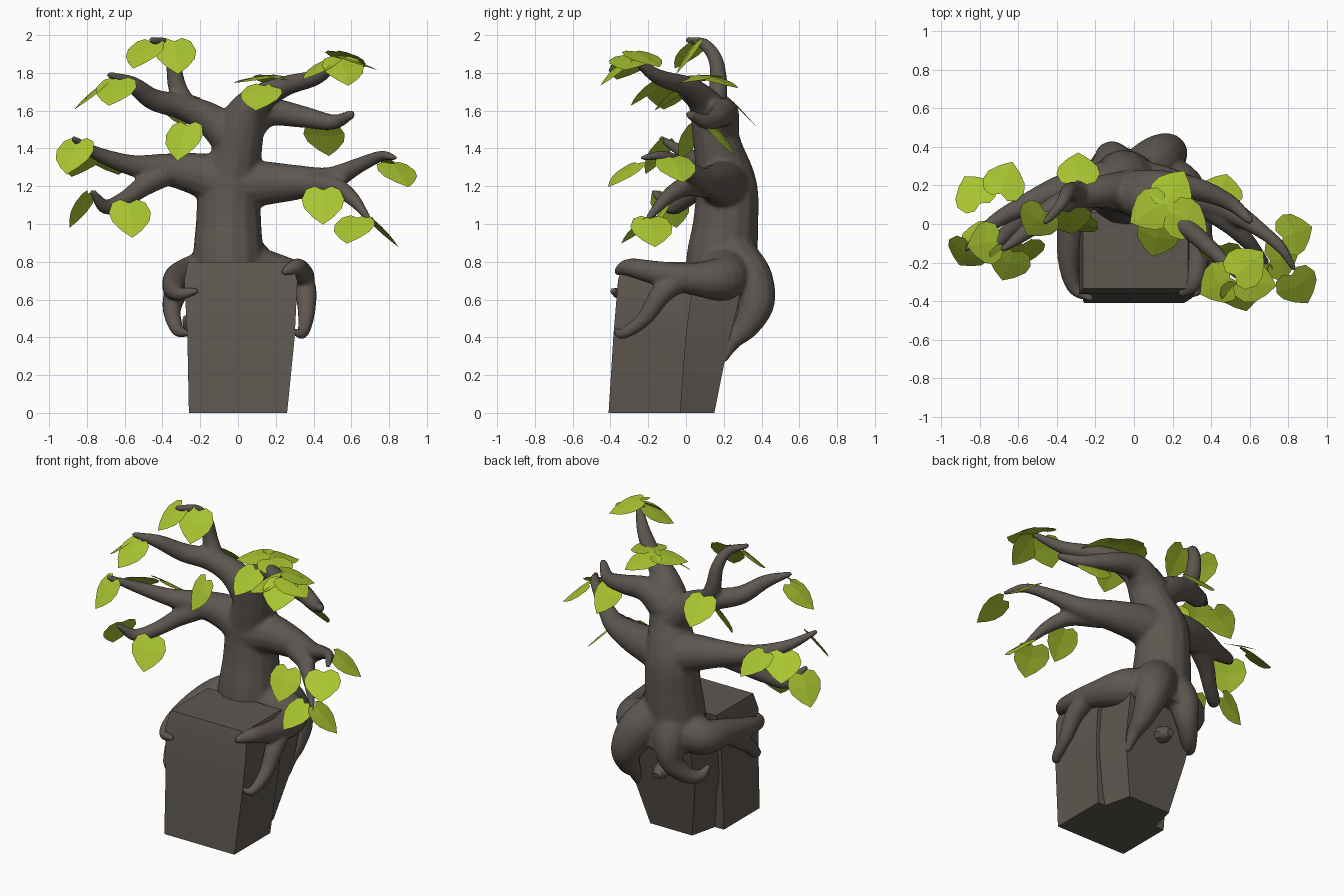
import bpy, bmesh, math
from mathutils import Vector

if "Cube" in bpy.data.objects:
    bpy.data.objects.remove(bpy.data.objects["Cube"])


def material(name, rgb):
    m = bpy.data.materials.new(name)
    m.diffuse_color = (*rgb, 1)
    m.use_nodes = True
    m.node_tree.nodes["Principled BSDF"].inputs["Base Color"].default_value = m.diffuse_color
    return m


BARK = material("dark bark", (0.112, 0.095, 0.083))
STONE = material("dark stone", (0.112, 0.097, 0.082))
LEAF = material("lime leaf", (0.40, 0.56, 0.03))


def finish(bm, name, mat, recalc=True):
    if recalc:
        bmesh.ops.recalc_face_normals(bm, faces=bm.faces)
    me = bpy.data.meshes.new(name)
    bm.to_mesh(me)
    bm.free()
    me.materials.append(mat)
    ob = bpy.data.objects.new(name, me)
    bpy.context.collection.objects.link(ob)
    return ob


def smooth(ob, degrees):
    bpy.ops.object.select_all(action='DESELECT')
    ob.select_set(True)
    bpy.context.view_layer.objects.active = ob
    bpy.ops.object.shade_smooth_by_angle(angle=math.radians(degrees))


def spline(p0, p1, p2, p3, t):
    return 0.5 * (2 * p1 + (p2 - p0) * t + (2 * p0 - 5 * p1 + 4 * p2 - p3) * t * t
                  + (3 * p1 - p0 - 3 * p2 + p3) * t ** 3)


def tube(bm, pts, sides=14, steps=6):
    """Tapered tube through (x, y, z, radius) points."""
    p = [Vector(q) for q in pts]
    p = [2 * p[0] - p[1]] + p + [2 * p[-1] - p[-2]]
    path = []
    for i in range(1, len(p) - 2):
        path += [spline(*p[i - 1:i + 3], k / steps) for k in range(steps)]
    path.append(p[-2])
    pos = [v.to_3d() for v in path]
    rad = [max(v[3], 0.014) for v in path]
    # rounded tip
    d = (pos[-1] - pos[-2]).normalized()
    pos.append(pos[-1] + d * rad[-1] * 0.8)
    rad.append(rad[-1] * 0.55)
    rings, side = [], None
    for i, c in enumerate(pos):
        t = (pos[min(i + 1, len(pos) - 1)] - pos[max(i - 1, 0)]).normalized()
        if side is None:
            side = t.orthogonal()
        side = (side - t * side.dot(t)).normalized()
        up = t.cross(side)
        rings.append([bm.verts.new(c + rad[i] * (side * math.cos(a) + up * math.sin(a)))
                      for a in (2 * math.pi * k / sides for k in range(sides))])
    for a, b in zip(rings, rings[1:]):
        for k in range(sides):
            n = (k + 1) % sides
            bm.faces.new((a[k], a[n], b[n], b[k]))
    bm.faces.new(rings[0][::-1])
    bm.faces.new(rings[-1])


tree = bmesh.new()
# trunk running on into the right upper branch
tube(tree, [(-.04, .2, .62, .2), (-.05, .19, .8, .192), (-.05, .21, 1.0, .175), (-.045, .215, 1.2, .163),
            (0, .17, 1.4, .13), (.03, .14, 1.55, .117), (.1, .09, 1.65, .085), (.25, 0, 1.73, .055),
            (.42, -.15, 1.78, .042), (.55, -.28, 1.88, .02)])
# right second branch
tube(tree, [(.02, .17, 1.5, .115), (.15, .2, 1.59, .08), (.33, .18, 1.57, .06), (.5, .11, 1.54, .042),
            (.6, .02, 1.58, .025)])
# right middle branch and its fork
tube(tree, [(-.04, .2, 1.2, .15), (.12, .19, 1.215, .122), (.3, .15, 1.22, .095), (.48, .08, 1.235, .067),
            (.64, -.02, 1.31, .042), (.76, -.12, 1.36, .03), (.83, -.23, 1.35, .016)])
tube(tree, [(.36, .11, 1.21, .075), (.5, 0, 1.2, .055), (.6, -.1, 1.14, .04), (.69, -.2, 1.03, .018)])
# left upper branch and the tall shoot
tube(tree, [(0, .17, 1.42, .12), (-.15, .17, 1.555, .088), (-.3, .14, 1.62, .068), (-.45, .06, 1.66, .058),
            (-.56, -.04, 1.74, .043), (-.68, -.13, 1.79, .018)])
tube(tree, [(-.26, .15, 1.6, .06), (-.32, .17, 1.72, .05), (-.345, .16, 1.86, .04), (-.38, .1, 1.95, .032),
            (-.46, .01, 1.975, .018)])
# left middle branch and its fork
tube(tree, [(-.04, .2, 1.2, .15), (-.2, .2, 1.26, .118), (-.38, .17, 1.29, .085), (-.56, .1, 1.31, .057),
            (-.74, 0, 1.37, .038), (-.87, -.13, 1.45, .018)])
tube(tree, [(-.36, .16, 1.28, .07), (-.5, .08, 1.2, .055), (-.6, 0, 1.13, .045), (-.7, -.08, 1.09, .04),
            (-.77, -.17, 1.17, .018)])
# right root arms gripping the block
tube(tree, [(.03, .2, .75, .15), (.23, .2, .71, .125), (.32, .03, .71, .085), (.33, -.15, .74, .065),
            (.31, -.3, .77, .048), (.25, -.36, .75, .025)])
tube(tree, [(.33, -.02, .72, .07), (.36, -.13, .63, .058), (.36, -.22, .5, .043), (.34, -.33, .42, .03),
            (.3, -.37, .43, .018)])
# left root arms
tube(tree, [(-.08, .2, .75, .15), (-.26, .19, .71, .115), (-.32, .03, .7, .08), (-.34, -.18, .66, .058),
            (-.31, -.33, .63, .038), (-.22, -.39, .645, .018)])
tube(tree, [(-.32, 0, .67, .07), (-.35, -.15, .55, .05), (-.32, -.28, .44, .035), (-.26, -.37, .42, .018)])
# back roots: right one hooks under, left one curls to the side
tube(tree, [(.02, .24, .82, .14), (.12, .33, .71, .13), (.18, .37, .58, .1), (.2, .32, .46, .07),
            (.21, .25, .38, .045), (.22, .2, .28, .018)])
tube(tree, [(-.08, .24, .82, .13), (-.11, .33, .69, .1), (-.13, .34, .57, .075), (-.19, .29, .48, .055),
            (-.25, .22, .45, .04), (-.28, .16, .5, .02)])
tree_ob = finish(tree, "trunk_branches_and_roots", BARK)
# melt the limbs into one smooth body
rm = tree_ob.modifiers.new("merge", 'REMESH')
rm.mode = 'VOXEL'
rm.voxel_size = 0.012
rm.use_smooth_shade = True
sm = tree_ob.modifiers.new("soften", 'SMOOTH')
sm.factor = 0.5
sm.iterations = 6


def block(name, sections):
    """Stone block lofted through (z, x0, x1, y0, y1, back narrowing) sections."""
    bm = bmesh.new()
    rings = [[bm.verts.new((x, y, z)) for x, y in ((x0, y0), (x1, y0), (x1 - n, y1), (x0 + n, y1))]
             for z, x0, x1, y0, y1, n in sections]
    for a, b in zip(rings, rings[1:]):
        for k in range(4):
            n = (k + 1) % 4
            bm.faces.new((a[k], a[n], b[n], b[k]))
    bm.faces.new(rings[0][::-1])
    bm.faces.new(rings[-1])
    # worn upright and top edges, sharp foot
    edges = [e for e in bm.edges if e.calc_face_angle(0) > 0.6
             and max(v.co.z for v in e.verts) > 0.01]
    bmesh.ops.bevel(bm, geom=edges, offset=0.03, segments=2, profile=0.5, affect='EDGES')
    smooth(finish(bm, name, STONE), 40)


block("front_stone", [(0, -.26, .26, -.41, -.03, 0), (.4, -.268, .3, -.385, 0, 0),
                      (.7, -.285, .315, -.36, .04, 0), (.8, -.265, .28, -.335, .06, 0)])
block("rear_stone", [(0, -.21, .22, -.1, .15, .06), (.35, -.25, .28, -.08, .22, .03),
                     (.68, -.26, .29, -.05, .3, .02)])

# broken root stub on the rear stone
bm = bmesh.new()
tube(bm, [(-.01, .18, .47, .06), (-.01, .26, .45, .052), (-.01, .3, .44, .045)], sides=8, steps=2)
smooth(finish(bm, "root_stub", BARK), 40)

# heart leaf: half outline (across, along), slightly folded on the midrib
HALF = [(.045, .105), (.09, .085), (.113, .025), (.1, -.03), (.055, -.085)]
leaves = bmesh.new()


def leaf(x, y, z, yaw, pitch):
    a, p = math.radians(yaw), math.radians(pitch)
    tip = Vector((math.sin(a) * math.cos(p), -math.cos(a) * math.cos(p), -math.sin(p)))
    nor = Vector((math.sin(a) * math.sin(p), -math.cos(a) * math.sin(p), math.cos(p)))
    across = tip.cross(nor)

    def put(u, v):
        return leaves.verts.new(Vector((x, y, z)) + across * u - tip * v
                                + nor * (0.006 - abs(u) * 0.07 - v * v * 0.4))
    rib = [put(0, .08), put(0, 0), put(0, -.13)]
    for s in (1, -1):
        h = [put(s * u, v) for u, v in HALF]
        for f in ((rib[0], *h[:3], rib[1]), (rib[1], *h[2:], rib[2])):
            leaves.faces.new(f if s < 0 else f[::-1])
    bmesh.ops.remove_doubles(leaves, verts=leaves.verts, dist=1e-5)


# left leaves: x, y, z, heading (0 = front), droop
for args in [(-.33, .02, 1.9, 10, 55), (-.5, .02, 1.91, -35, 42), (-.29, .28, 1.61, 180, 45),
             (-.29, .02, 1.45, -30, 62), (-.65, -.2, 1.71, -20, 40), (-.77, -.1, 1.69, -80, 40),
             (-.67, .22, 1.33, 160, 32), (-.83, .16, 1.33, -150, 38), (-.87, -.15, 1.37, -30, 55),
             (-.57, -.14, 1.04, 10, 60), (-.83, -.08, 1.09, -115, 58)]:
    leaf(*args)
# right leaves
for args in [(.2, .17, 1.76, 150, 18), (.09, .07, 1.77, -60, 10), (.27, .02, 1.77, 60, 10),
             (.12, -.07, 1.68, -15, 38), (.56, -.36, 1.82, 15, 42), (.58, -.22, 1.88, 130, 22),
             (.44, -.31, 1.83, -60, 30), (.62, -.3, 1.86, 80, 20), (.46, .18, 1.46, 165, 50),
             (.85, -.32, 1.27, 30, 35), (.83, -.05, 1.3, 110, 38), (.45, -.15, 1.11, 0, 60),
             (.61, -.25, .98, -20, 40), (.76, -.18, .97, 100, 45)]:
    leaf(*args)
finish(leaves, "leaves", LEAF, recalc=False)
